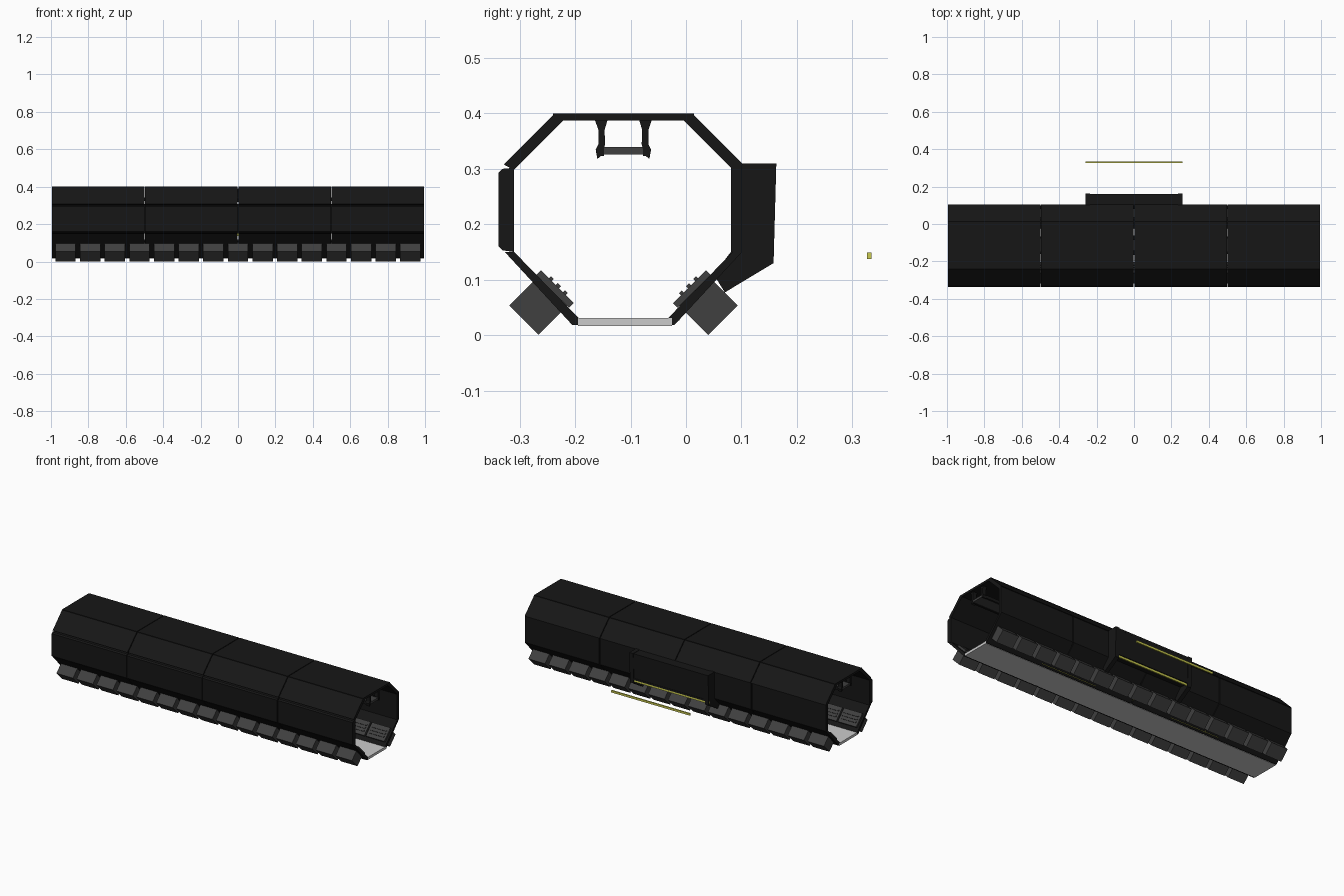
import bpy, bmesh
from math import radians
from mathutils import Matrix

if "Cube" in bpy.data.objects:
    bpy.data.objects.remove(bpy.data.objects["Cube"])

CY = -0.113  # centre line of the tunnel in y


def material(name, r, g, b):
    m = bpy.data.materials.new(name)
    m.diffuse_color = (r, g, b, 1)
    m.use_nodes = True
    m.node_tree.nodes["Principled BSDF"].inputs["Base Color"].default_value = m.diffuse_color
    return m


BLACK = material("black_metal", 0.008, 0.008, 0.008)
DARK = material("dark_grey", 0.05, 0.05, 0.05)
YELLOW = material("yellow_trim", 0.6, 0.6, 0.08)


def finish(name, bm, mat):
    bmesh.ops.recalc_face_normals(bm, faces=bm.faces)
    me = bpy.data.meshes.new(name)
    bm.to_mesh(me)
    bm.free()
    ob = bpy.data.objects.new(name, me)
    bpy.context.collection.objects.link(ob)
    if mat:
        me.materials.append(mat)
    return ob


def add_prism(bm, pts, x0, x1):
    a = [bm.verts.new((x0, y, z)) for y, z in pts]
    b = [bm.verts.new((x1, y, z)) for y, z in pts]
    bm.faces.new(a)
    bm.faces.new(b[::-1])
    n = len(pts)
    for i in range(n):
        j = (i + 1) % n
        bm.faces.new((a[i], a[j], b[j], b[i]))


def prisms(name, pts, spans, mat=None):
    bm = bmesh.new()
    for x0, x1 in spans:
        add_prism(bm, pts, x0, x1)
    return finish(name, bm, mat)


def rect(y0, y1, z0, z1):
    return [(y0, z0), (y1, z0), (y1, z1), (y0, z1)]


def side(pts, s):
    # section points measured outward from the centre line
    return [(CY + s * u, z) for u, z in pts]


PANELS = [(-0.995 + 0.4985 * i, -0.995 + 0.4985 * i + 0.494) for i in range(4)]

# Roof, floor
prisms("roof_panels", side([(-0.127, 0.387), (0.127, 0.387), (0.127, 0.4), (-0.127, 0.4)], 1), PANELS, BLACK)
prisms("floor", rect(-0.195, -0.025, 0.016, 0.031), [(-0.995, 0.995)])

# Sloped walls, mirrored
for s, tag in ((-1, "front"), (1, "back")):
    prisms(tag + "_upper_slope", side([(0.108, 0.388), (0.127, 0.397), (0.216, 0.308), (0.198, 0.298)], s), PANELS, BLACK)
    prisms(tag + "_lower_slope", side([(0.197, 0.15), (0.214, 0.15), (0.092, 0.018), (0.077, 0.018), (0.08, 0.03)], s), PANELS, BLACK)

# Upright walls; the back one leaves an opening for the niche
prisms("front_wall", [(-0.31, 0.15), (-0.331, 0.153), (-0.338, 0.16), (-0.338, 0.293), (-0.331, 0.3), (-0.31, 0.302)], PANELS, BLACK)
prisms("back_wall", rect(0.081, 0.1, 0.15, 0.308), [(-0.995, -0.505), (-0.5, -0.235), (0.235, 0.5), (0.505, 0.995)], BLACK)

# Door niche: side cheeks, back, top, sill
cheek = [(0.081, 0.31), (0.163, 0.31), (0.158, 0.13), (0.07, 0.077), (0.05, 0.11), (0.081, 0.15)]
prisms("niche_cheeks", cheek, [(-0.26, -0.235), (0.235, 0.26)], BLACK)
prisms("niche_back", [(0.146, 0.15), (0.156, 0.15), (0.16, 0.308), (0.146, 0.308)], [(-0.235, 0.235)], BLACK)
prisms("niche_top", rect(0.081, 0.16, 0.296, 0.308), [(-0.235, 0.235)], BLACK)
prisms("niche_sill", rect(0.081, 0.158, 0.15, 0.16), [(-0.235, 0.235)], BLACK)

# Yellow trims, one standing apart from the door
for name, y in (("sill_strip", 0.15), ("outer_strip", 0.331)):
    prisms(name, rect(y - 0.004, y + 0.004, 0.137, 0.149), [(-0.26, 0.26)], YELLOW)
prisms("lower_strip_inner", rect(-0.016, -0.009, 0.034, 0.043), [(-0.99, 0.99)], YELLOW)
prisms("lower_strip_outer", rect(-0.02, -0.012, 0.026, 0.037), [(-0.59, -0.26), (0.25, 0.62)], YELLOW)

# Tilted housings along both lower slopes, with inner flange and louvres
for s, tag in ((-1, "front"), (1, "back")):
    bm, fl, lv = bmesh.new(), bmesh.new(), bmesh.new()
    for i in range(15):
        x = -0.922 + 0.1317 * i
        frame = Matrix.Translation((x, CY + s * 0.153, 0.0535)) @ Matrix.Rotation(radians(s * 45), 4, 'X')
        # local +z points inward and up, local y runs along the slope
        def box(target, z, dims):
            m = frame @ Matrix.Translation((0, 0, z)) @ Matrix.Diagonal((*dims, 1))
            bmesh.ops.create_cube(target, size=1, matrix=m)
        box(bm, 0, (0.109, 0.075, 0.075))
        box(fl, 0.042, (0.122, 0.084, 0.012))
        for k in range(4):
            box(lv, 0.05, (0.1, 0.008, 0.006)) if k == 0 else bmesh.ops.create_cube(
                lv, size=1, matrix=frame @ Matrix.Translation((0, -0.036 + 0.018 * k, 0.05)) @ Matrix.Diagonal((0.1, 0.007, 0.006, 1)))
    finish(tag + "_housings", bm, DARK)
    finish(tag + "_flanges", fl, DARK)
    finish(tag + "_louvres", lv, DARK)

# Hanging ceiling tray with waisted brackets
for s, tag in ((-1, "front"), (1, "back")):
    prof = [(0.028, 0.39), (0.052, 0.39), (0.045, 0.37), (0.045, 0.345), (0.05, 0.335), (0.047, 0.318),
            (0.038, 0.325), (0.033, 0.345), (0.034, 0.37)]
    prisms(tag + "_tray_brackets", side(prof, s), [(-0.97 + 0.485 * i - 0.012, -0.97 + 0.485 * i + 0.012) for i in range(5)], BLACK)
    prisms(tag + "_tray_rail", side([(0.035, 0.323), (0.047, 0.323), (0.047, 0.341), (0.035, 0.341)], s), [(-0.98, 0.98)], BLACK)
prisms("ceiling_tray", rect(CY - 0.038, CY + 0.038, 0.326, 0.339), [(-0.98, 0.98)], DARK)
